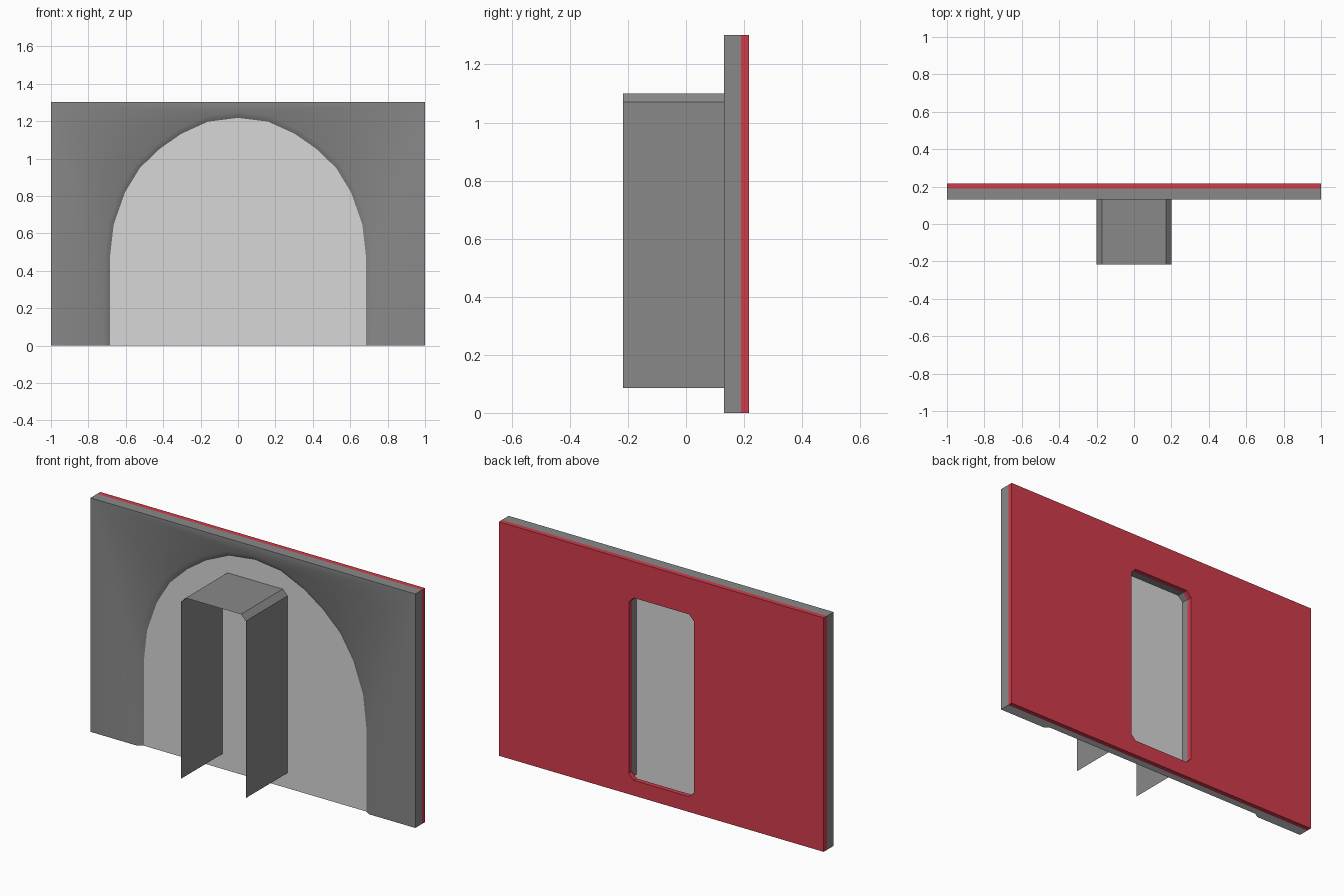
import bpy, bmesh, math

cube = bpy.data.objects.get("Cube")
if cube:
    bpy.data.objects.remove(cube, do_unlink=True)


def material(name, r, g, b):
    m = bpy.data.materials.new(name)
    m.use_nodes = True
    m.diffuse_color = (r, g, b, 1)
    m.node_tree.nodes["Principled BSDF"].inputs["Base Color"].default_value = (r, g, b, 1)
    return m


GREY = material("mid_grey", 0.25, 0.25, 0.25)
LIGHT = material("light_grey", 0.68, 0.68, 0.68)
RED = material("red", 0.64, 0.044, 0.07)

# Overall depths and height
TOP = 1.302
FRONT, RECESS, SEAM, BACK = 0.131, 0.15, 0.19, 0.217


def at(y, profile):
    """Place an x-z profile at depth y."""
    return [(x, y, z) for x, z in profile]


def strip(a, b):
    """Quads joining two matching rows of points."""
    return [[a[i], a[i + 1], b[i + 1], b[i]] for i in range(len(a) - 1)]


def half_part(name, faces, mat, smooth=False):
    """Build the left half from faces and mirror it across x."""
    bm = bmesh.new()
    for f in faces:
        bm.faces.new([bm.verts.new(p) for p in f])
    bmesh.ops.remove_doubles(bm, verts=bm.verts, dist=0.0001)
    bmesh.ops.recalc_face_normals(bm, faces=bm.faces)
    mesh = bpy.data.meshes.new(name)
    bm.to_mesh(mesh)
    bm.free()
    mesh.materials.append(mat)
    ob = bpy.data.objects.new(name, mesh)
    bpy.context.collection.objects.link(ob)
    ob.modifiers.new("mirror", "MIRROR").merge_threshold = 0.0005
    if smooth:
        bpy.ops.object.select_all(action="DESELECT")
        ob.select_set(True)
        bpy.context.view_layer.objects.active = ob
        bpy.ops.object.shade_smooth_by_angle(angle=math.radians(42))
    return ob


# Arch outline from foot to crown, and its wider outer edge
arch = [(0.685, 0), (0.685, 0.47), (0.665, 0.647), (0.605, 0.818), (0.525, 0.95),
        (0.418, 1.053), (0.303, 1.133), (0.16, 1.198), (0, 1.218)]
outer = [(x * 1.044, z + 0.03 * max(0, z - 0.47) / 0.75) for x, z in arch]
border = [(0, TOP), (1, TOP), (1, 0)]

# Front wall with sloped arch edge, top and sides
wall = [at(FRONT, border + outer)]
wall += strip(at(FRONT, outer), at(RECESS, arch))
wall += strip(at(FRONT, border), at(SEAM, border))
half_part("front_wall", wall, GREY, smooth=True)

# Recessed arch panel and underside
half_part("arch_panel", [at(RECESS, [(0, 0)] + arch)], LIGHT)
foot = outer[0][0]
half_part("underside", [[(0, RECESS, 0), (arch[0][0], RECESS, 0), (foot, FRONT, 0),
                         (1, FRONT, 0), (1, SEAM, 0), (0, SEAM, 0)]], LIGHT)

# Back panel with a chamfered opening
opening = [(0, 1.1), (0.17, 1.1), (0.2, 1.07), (0.2, 0.115), (0.17, 0.085), (0, 0.085)]
edge = border + [(0, 0)]
panel = [at(y, edge + opening[::-1]) for y in (SEAM, BACK)]
for row in (edge, opening):
    panel += strip(at(SEAM, row), at(BACK, row))
half_part("back_panel", panel, RED)

# Thin tunnel through the opening, open below
hood = opening[:3] + [(0.2, 0.085)]
half_part("tunnel", strip(at(-BACK, hood), at(SEAM, hood)), GREY)
